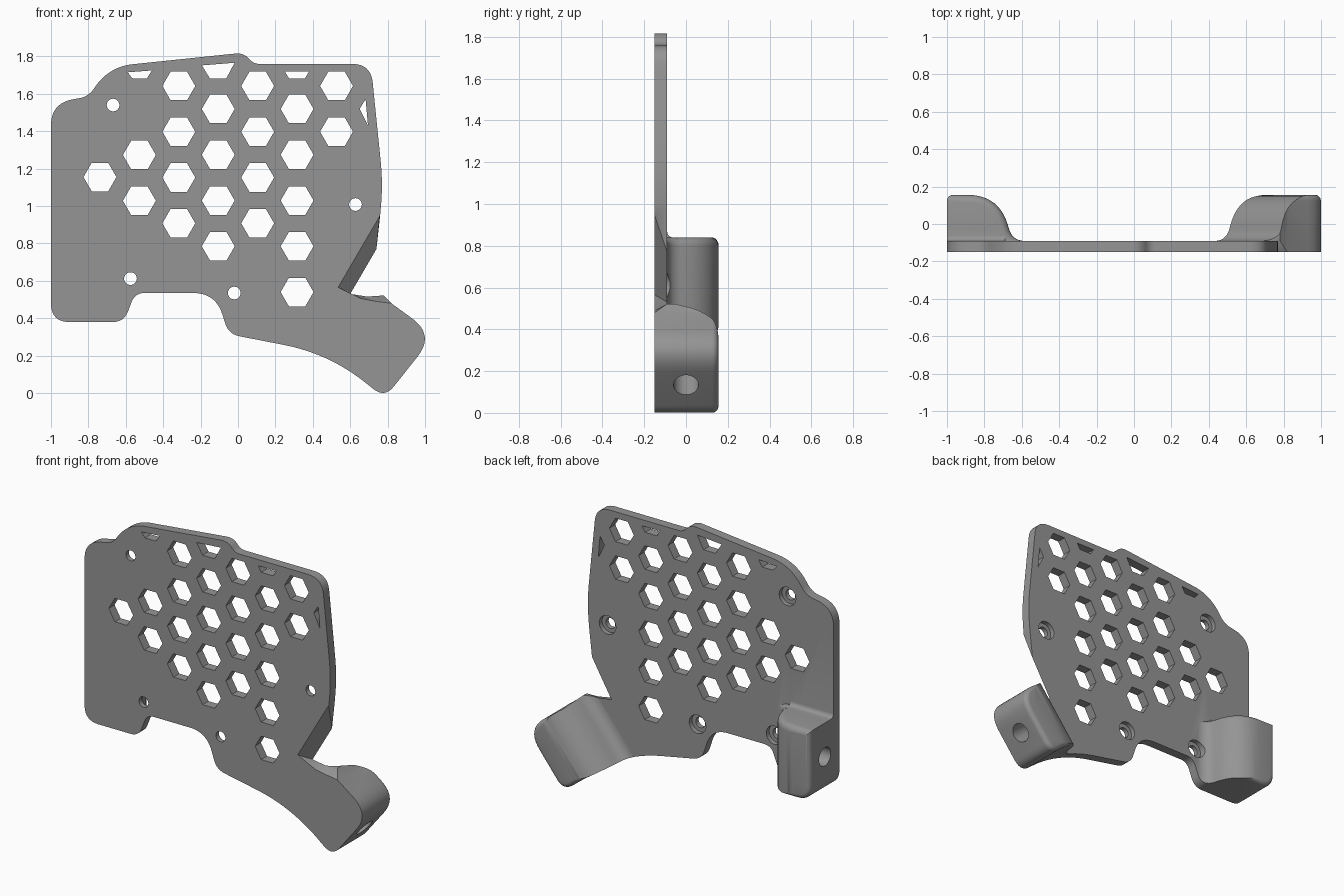
import bpy, bmesh, math
from mathutils import Vector

cube = bpy.data.objects.get("Cube")
if cube:
    bpy.data.objects.remove(cube, do_unlink=True)

FRONT, PLATE_BACK, BACK = -0.15, -0.09, 0.155


def rounded(corners, steps=10):
    """Polygon from (a, b, cut) corners, each softened by a small curve."""
    pts = []
    for i, (a, b, cut) in enumerate(corners):
        c = Vector((a, b))
        if not cut:
            pts.append(c)
            continue
        before = Vector(corners[i - 1][:2])
        after = Vector(corners[(i + 1) % len(corners)][:2])
        p = c + (before - c).normalized() * cut
        q = c + (after - c).normalized() * cut
        for k in range(steps + 1):
            t = k / steps
            pts.append(p * (1 - t) ** 2 + c * 2 * t * (1 - t) + q * t * t)
    return pts


def inset(pts, d):
    """Move a clockwise polygon inwards."""
    out = []
    for i, p in enumerate(pts):
        e = (p - pts[i - 1]).normalized()
        f = (pts[(i + 1) % len(pts)] - p).normalized()
        n = Vector((e.y + f.y, -e.x - f.x)).normalized()
        out.append(p + n * d)
    return out


def solid(name, lofts):
    """Object made of closed lofts, each a list of matching 3D loops."""
    bm = bmesh.new()
    for loops in lofts:
        rings = [[bm.verts.new(p) for p in loop] for loop in loops]
        n = len(rings[0])
        bm.faces.new(rings[0])
        bm.faces.new(rings[-1][::-1])
        for r, s in zip(rings, rings[1:]):
            for i in range(n):
                j = (i + 1) % n
                bm.faces.new((r[i], s[i], s[j], r[j]))
    bmesh.ops.recalc_face_normals(bm, faces=bm.faces)
    bmesh.ops.triangulate(bm, faces=bm.faces)
    mesh = bpy.data.meshes.new(name)
    bm.to_mesh(mesh)
    bm.free()
    ob = bpy.data.objects.new(name, mesh)
    bpy.context.collection.objects.link(ob)
    return ob


def at_y(pts, y):
    return [(p[0], y, p[1]) for p in pts]


def through(pts, y0=-0.3, y1=0.3):
    return [at_y(pts, y0), at_y(pts, y1)]


def ring(x, z, r, n):
    return [(x + r * math.cos(math.tau * k / n), z + r * math.sin(math.tau * k / n))
            for k in range(n)]


def combine(target, tool, operation):
    bpy.context.view_layer.objects.active = target
    mod = target.modifiers.new(operation, 'BOOLEAN')
    mod.operation, mod.solver, mod.object = operation, 'EXACT', tool
    bpy.ops.object.modifier_apply(modifier=mod.name)
    bpy.data.objects.remove(tool, do_unlink=True)


# Outline of the whole bracket; the notch differs between front and back
upper = [(-1, .38, .1), (-1, 1.55, .12), (-.8, 1.585, .05), (-.69, 1.745, .13),
         (.03, 1.82, .045), (.085, 1.76, .03), (.71, 1.76, .1), (.775, 1.12, .12),
         (.76, .95, 0)]
notch_front = [(.757, .945, 0), (.535, .565, 0), (.66, .505, 0), (.74, .49, 0)]
notch_back = [(.74, .77, 0), (.6, .53, 0), (.69, .516, 0), (.78, .522, 0)]
lower = [(.82, .48, 0), (1.052, .311, .15), (.784, -.027, .08), (.49, .21, .25),
         (-.05, .315, .06), (-.12, .535, .12), (-.55, .535, .05), (-.61, .38, .06)]
front_loop = rounded(upper + notch_front + lower)
back_loop = rounded(upper + notch_back + lower)


def round_over(r, steps=5):
    """(inset, depth below the top) pairs of a rounded edge."""
    angles = [math.pi / 2 * k / steps for k in range(steps + 1)]
    return [(r * (1 - math.cos(a)), r * (1 - math.sin(a))) for a in angles]


outline = solid("outline", [[at_y(front_loop, FRONT), at_y(back_loop, PLATE_BACK)] +
                [at_y(inset(back_loop, d), BACK - h) for d, h in round_over(.03)]])

# Flat plate stock
body = solid("bracket_plate", [[[(x, y, z) for x, z in
             ((-1.2, -.2), (1.2, -.2), (1.2, 2), (-1.2, 2))] for y in (-.25, PLATE_BACK)]])

# Mounting blocks share one cross-section that swells out of the plate
section = rounded([(-.2, -.22, 0), (-.2, -.091, 0), (-.01, -.091, .07),
                   (.06, BACK, .17), (.5, BACK + .002, 0), (.5, -.22, 0)])
block_top = .84
side_levels = [(0, .2)] + [(d, block_top - h) for d, h in round_over(.04)]
side_block = solid("side_block", [[[(-.66 - p.x, p.y, z) for p in inset(section, d)]
                                   for d, z in side_levels]])
along, across = Vector((.783, 0, -.622)), Vector((.622, 0, .783))
seam = Vector((.78, 0, .52))
foot_block = solid("foot_block", [[[seam + along * p.x + across * w + Vector((0, p.y, 0))
                                    for p in section] for w in (-.7, .2)]])

# Small fillet above the side block
fillet = rounded([(-.12, .8, 0), (-.12, .885, 0), (-.0905, .885, 0),
                  (-.0905, .839, .035), (-.04, .839, 0), (-.04, .8, 0)])
side_fillet = solid("side_fillet", [[[(x, p.x, p.y) for p in fillet] for x in (-1.1, -.69)]])

for part in (side_block, foot_block, side_fillet):
    combine(body, part, 'UNION')
combine(body, outline, 'INTERSECT')

# Honeycomb: first row and hole count for each column
pitch_x, pitch_z = .2108, .2447
columns = [(1.155, 1), (1.273, 2), (1.642, 4), (1.519, 4), (1.642, 4), (1.519, 5), (1.642, 2)]
cuts = []
for c, (top, count) in enumerate(columns):
    for k in range(count):
        cuts.append(through(ring(-.738 + c * pitch_x, top - k * pitch_z, .088, 6)))

# Clipped cells along the rim
cuts += [through(p) for p in (
    [(-.59, 1.715), (-.46, 1.725), (-.487, 1.683), (-.565, 1.683)],
    [(-.193, 1.752), (-.018, 1.766), (-.063, 1.682), (-.15, 1.682)],
    [(.25, 1.72), (.38, 1.72), (.358, 1.683), (.272, 1.683)],
    [(.651, 1.52), (.682, 1.572), (.695, 1.43)])]

# Screw holes with wider recesses behind
screws = [(-.668, 1.54), (-.575, .612), (-.02, .535), (.628, 1.008)]
cuts += [through(ring(x, z, .034, 24)) for x, z in screws]

# Blind holes in the ends of both blocks
for start, d in ((Vector((-1.1, 0, .62)), Vector((1, 0, 0))),
                 (Vector((.91, 0, .135)) + along * .1, -along)):
    side = d.cross(Vector((0, 1, 0)))
    cuts.append([[start + d * w + side * a + Vector((0, b, 0)) for a, b in ring(0, 0, .06, 32)]
                 for w in (0, .3)])

combine(body, solid("holes", cuts), 'DIFFERENCE')
combine(body, solid("recesses", [through(ring(x, z, .06, 32), -.12, .02)
                                 for x, z in screws]), 'DIFFERENCE')

# Grey finish
grey = bpy.data.materials.new("mid_grey")
grey.use_nodes = True
colour = (.3, .3, .3, 1)
grey.diffuse_color = colour
grey.node_tree.nodes["Principled BSDF"].inputs["Base Color"].default_value = colour
body.data.materials.clear()
body.data.materials.append(grey)

bpy.ops.object.select_all(action='DESELECT')
body.select_set(True)
bpy.context.view_layer.objects.active = body
bpy.ops.object.shade_smooth_by_angle(angle=math.radians(30))
